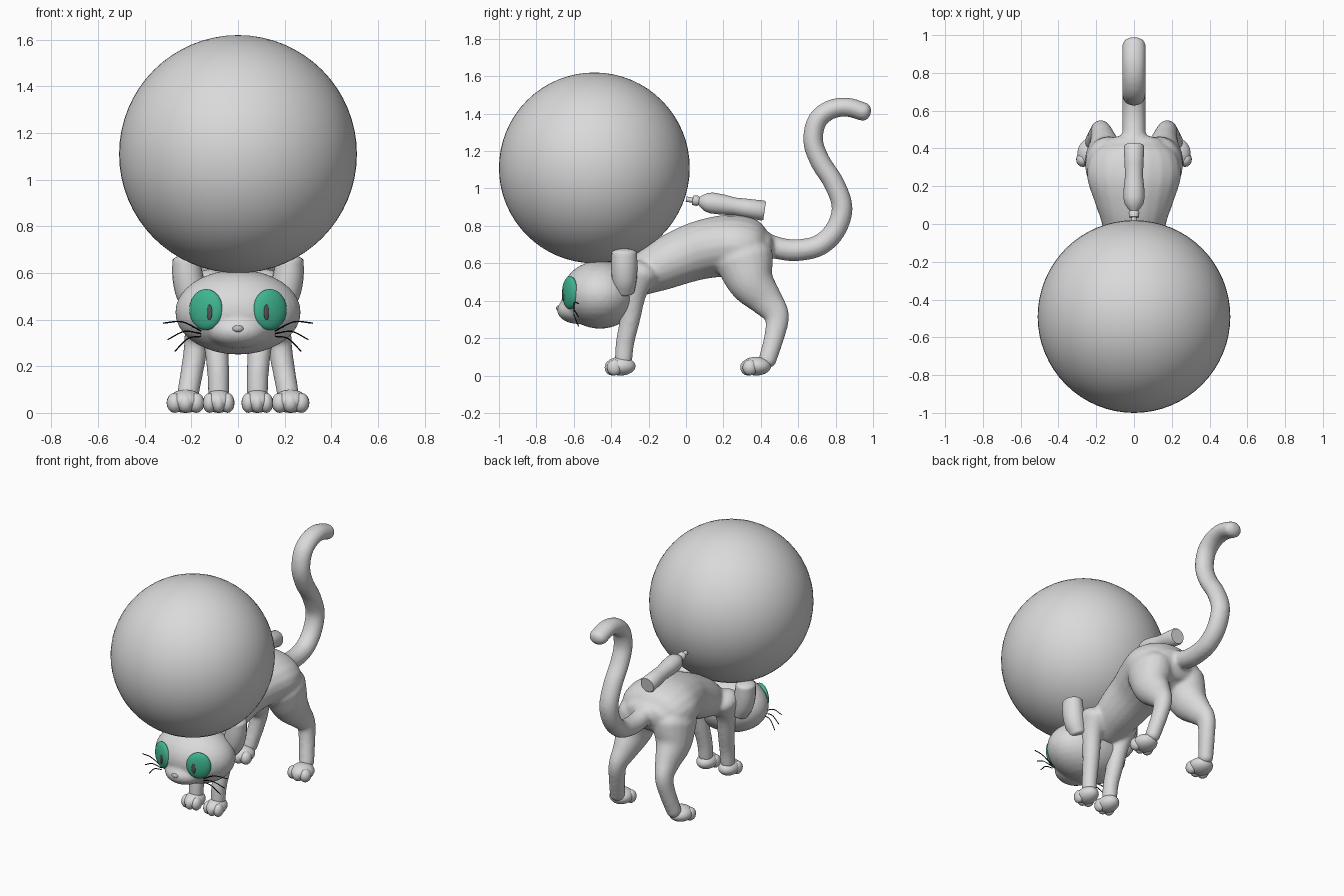
import bpy, bmesh, math
from mathutils import Vector, Matrix

old = bpy.data.objects.get("Cube")
if old:
    bpy.data.objects.remove(old, do_unlink=True)


def material(name, rgb):
    m = bpy.data.materials.new(name)
    m.use_nodes = True
    m.diffuse_color = (*rgb, 1)
    bsdf = next(n for n in m.node_tree.nodes if n.type == 'BSDF_PRINCIPLED')
    bsdf.inputs["Base Color"].default_value = (*rgb, 1)
    return m


GREY = material("light grey", (0.7, 0.7, 0.7))
GREEN = material("eye green", (0.05, 0.46, 0.28))
DARK = material("pupil grey", (0.09, 0.09, 0.09))
BLACK = material("whisker black", (0.005, 0.005, 0.005))
NOSE = material("nose grey", (0.5, 0.5, 0.5))


def ellipsoid(bm, centre, size, turn=0.0, segments=32):
    mat = (Matrix.Translation(centre) @ Matrix.Rotation(turn, 4, 'Z')
           @ Matrix.Diagonal((*size, 1)))
    bmesh.ops.create_uvsphere(bm, u_segments=segments, v_segments=segments // 2,
                              radius=1, matrix=mat)


def smooth_path(points, steps=5):
    """Catmull-Rom through points of any dimension."""
    pts = [Vector(p) for p in points]
    pts = [2 * pts[0] - pts[1]] + pts + [2 * pts[-1] - pts[-2]]
    out = []
    for a, b, c, d in zip(pts, pts[1:], pts[2:], pts[3:]):
        for i in range(steps):
            t = i / steps
            out.append(0.5 * (2 * b + (c - a) * t + (2 * a - 5 * b + 4 * c - d) * t * t
                              + (3 * b - a - 3 * c + d) * t ** 3))
    return out + [pts[-2]]


def tube(bm, points, cap=0.8, sides=20):
    """Rounded tube; each point is x, y, z, radius across x, other radius."""
    path = smooth_path(points)
    spots = [Vector(p[:3]) for p in path]
    rings = []
    for i, p in enumerate(path):
        t = (spots[min(i + 1, len(spots) - 1)] - spots[max(i - 1, 0)]).normalized()
        rings.append((spots[i], t, p[3], p[4]))
    # rounded ends
    for end, sign in ((0, -1), (-1, 1)):
        c, t, a, b = rings[end]
        for k in range(1, 6):
            ang = k * math.pi / 2 / 5.3
            ring = (c + t * sign * cap * min(a, b) * math.sin(ang), t,
                    a * math.cos(ang), b * math.cos(ang))
            rings.insert(0 if sign < 0 else len(rings), ring)
    loops = []
    for c, t, a, b in rings:
        side = (Vector((1, 0, 0)) - t * t.x).normalized()
        up = side.cross(t)
        loops.append([bm.verts.new(c + side * a * math.cos(w) + up * b * math.sin(w))
                      for w in (2 * math.pi * j / sides for j in range(sides))])
    for lo, hi in zip(loops, loops[1:]):
        for j in range(sides):
            k = (j + 1) % sides
            bm.faces.new((lo[j], lo[k], hi[k], hi[j]))
    bm.faces.new(loops[0][::-1])
    bm.faces.new(loops[-1])


def finish(bm, name, mat, voxel=0, relax=6):
    bmesh.ops.recalc_face_normals(bm, faces=bm.faces[:])
    for f in bm.faces:
        f.smooth = True
    me = bpy.data.meshes.new(name)
    bm.to_mesh(me)
    bm.free()
    me.materials.append(mat)
    ob = bpy.data.objects.new(name, me)
    bpy.context.scene.collection.objects.link(ob)
    if voxel:
        r = ob.modifiers.new("blend", 'REMESH')
        r.mode = 'VOXEL'
        r.voxel_size = voxel
        r.use_smooth_shade = True
        s = ob.modifiers.new("relax", 'SMOOTH')
        s.factor = 0.5
        s.iterations = relax
    return ob


# torso, tail and legs blended into one skin
bm = bmesh.new()
tube(bm, [(0, -.29, .5, .11, .09), (0, -.16, .575, .15, .13), (0, 0, .645, .17, .15),
          (0, .12, .68, .21, .16), (0, .25, .695, .25, .165), (0, .36, .68, .23, .15),
          (0, .42, .67, .17, .1)], cap=0.5)
tail = [(.40, .71), (.52, .675), (.62, .672), (.72, .70), (.80, .78), (.835, .9), (.79, 1.03),
        (.72, 1.14), (.68, 1.25), (.70, 1.36), (.77, 1.42), (.86, 1.435), (.95, 1.41)]
tube(bm, [(0, y, z, .062, .06 - .0008 * i) for i, (y, z) in enumerate(tail)])
for s in (-1, 1):
    # hind leg
    tube(bm, [(s * .13, .31, .62, .13, .16), (s * .15, .35, .5, .11, .125),
              (s * .16, .43, .4, .075, .09), (s * .175, .485, .32, .055, .067),
              (s * .19, .475, .22, .05, .055), (s * .215, .435, .08, .047, .048)])
    # front leg
    tube(bm, [(s * .12, -.25, .55, .08, .1), (s * .11, -.28, .44, .062, .07),
              (s * .095, -.3, .3, .053, .055), (s * .085, -.325, .18, .048, .05),
              (s * .083, -.335, .08, .046, .047)])
finish(bm, "body_skin", GREY, 0.012)

# paws, each with three toes
for label, px, py, wide in (("front", .083, -.36, .062), ("hind", .225, .365, .074)):
    for s, side in ((-1, "right"), (1, "left")):
        bm = bmesh.new()
        ellipsoid(bm, (s * px, py + .01, .05), (wide, .08, .05))
        for k in (-1, 0, 1):
            ellipsoid(bm, (s * px + k * wide * .62, py - .035 + abs(k) * .012, .043),
                      (wide * .48, .04, .043), segments=16)
        finish(bm, label + "_paw_" + side, GREY)

# head with muzzle
bm = bmesh.new()
ellipsoid(bm, (0, -.46, .432), (.27, .205, .182))
ellipsoid(bm, (0, -.575, .35), (.13, .115, .075))
finish(bm, "head", GREY, 0.011, 8)

bm = bmesh.new()
ellipsoid(bm, (0, -.677, .36), (.026, .018, .016), segments=16)
finish(bm, "nose", NOSE)

for s, side in ((-1, "right"), (1, "left")):
    # ear
    bm = bmesh.new()
    tube(bm, [(s * .18, -.33, .45, .05, .055), (s * .2, -.33, .51, .065, .066),
              (s * .215, -.33, .58, .066, .07), (s * .222, -.33, .655, .06, .068)], cap=0.4)
    finish(bm, "ear_" + side, GREY)

    # eye and its slit pupil
    turn = s * math.radians(25)
    centre = Vector((s * .137, -.62, .443))
    bm = bmesh.new()
    ellipsoid(bm, centre, (.078, .03, .088), turn)
    finish(bm, "eye_" + side, GREEN)
    bm = bmesh.new()
    spot = centre + Matrix.Rotation(turn, 3, 'Z') @ Vector((-s * .028, -.026, -.012))
    ellipsoid(bm, spot, (.013, .006, .034), turn, 16)
    finish(bm, "pupil_" + side, DARK)

    # whiskers
    for i, (tx, tz) in enumerate(((.32, .385), (.30, .315), (.27, .265))):
        root = Vector((s * .16, -.6, .352 - i * .012))
        tip = Vector((s * tx, -.575, tz))
        mid = (root + tip) / 2 + Vector((0, -.01, .022))
        bm = bmesh.new()
        tube(bm, [(*p, .003, .003) for p in (root, mid, tip)], sides=6)
        finish(bm, "whisker_%s_%d" % (side, i + 1), BLACK)

# large ball resting on the head
bm = bmesh.new()
ellipsoid(bm, (0, -.49, 1.11), (.51, .51, .51), segments=64)
finish(bm, "ball", GREY)

# bottle lying along the back: distance along the axis and radius
profile = [(0, 0), (0, .014), (.035, .014), (.036, .026), (.06, .028), (.07, .022),
           (.085, .034), (.11, .05), (.14, .056), (.2, .054), (.26, .047), (.32, .05),
           (.415, .054), (.425, .048), (.425, 0)]
bm = bmesh.new()
verts = [bm.verts.new((0, d, r)) for d, r in profile]
edges = [bm.edges.new(pair) for pair in zip(verts, verts[1:])]
bmesh.ops.spin(bm, geom=verts + edges, cent=(0, 0, 0), axis=(0, 1, 0),
               angle=2 * math.pi, steps=32)
bmesh.ops.remove_doubles(bm, verts=bm.verts[:], dist=0.0005)
bottle = finish(bm, "bottle", GREY)
bottle.location = (0, 0, .943)
bottle.rotation_euler.x = -math.radians(8.5)
bpy.context.view_layer.objects.active = bottle
bottle.select_set(True)
bpy.ops.object.shade_smooth_by_angle(angle=math.radians(45))
